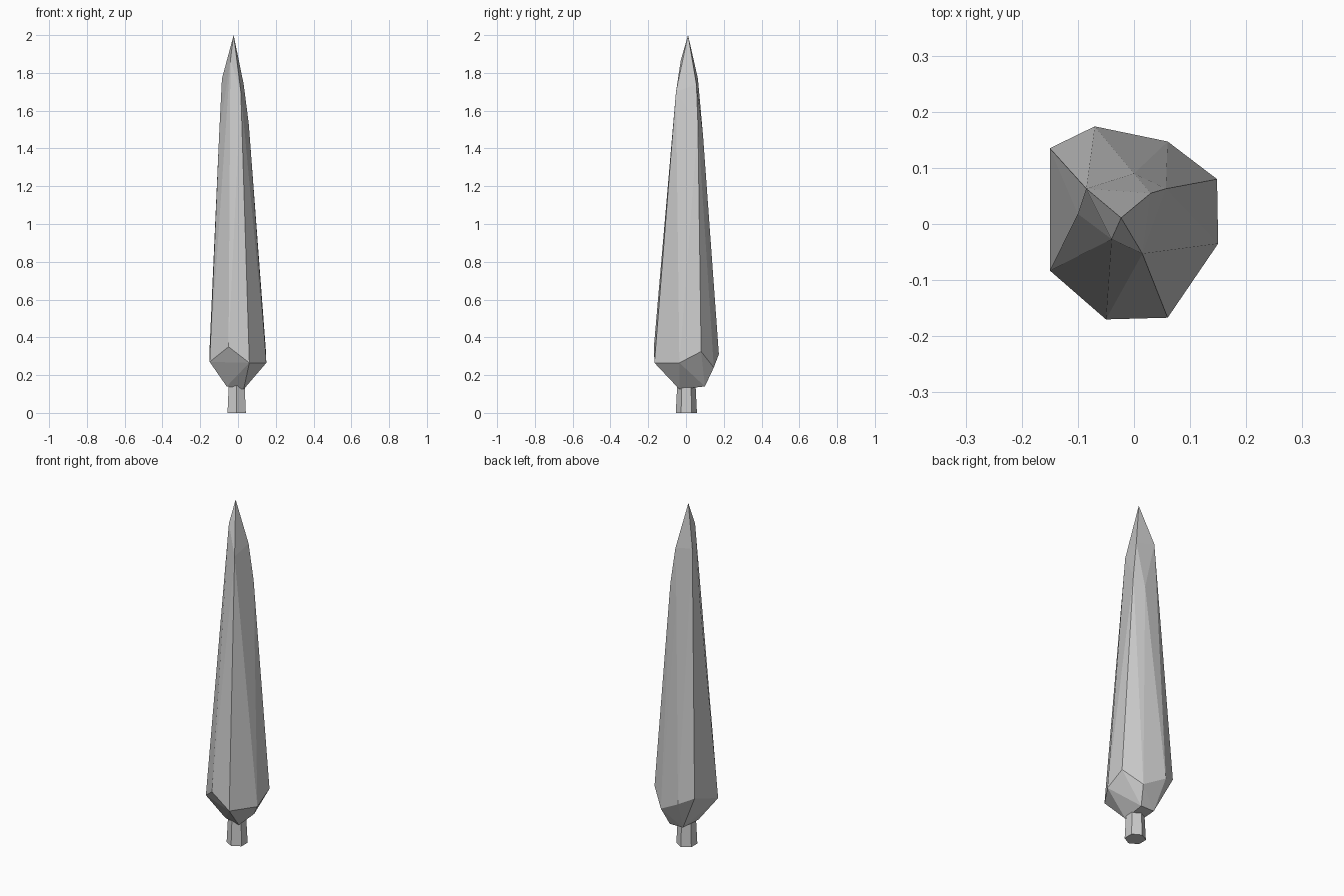
import bpy
import bmesh
from math import cos, sin, tau, pi

cube = bpy.data.objects.get("Cube")
if cube:
    bpy.data.objects.remove(cube, do_unlink=True)


def make_material(name, colour):
    mat = bpy.data.materials.new(name)
    mat.use_nodes = True
    mat.diffuse_color = colour
    mat.node_tree.nodes["Principled BSDF"].inputs["Base Color"].default_value = colour
    return mat


def add_object(name, bm, material):
    bmesh.ops.recalc_face_normals(bm, faces=bm.faces)
    mesh = bpy.data.meshes.new(name)
    bm.to_mesh(mesh)
    bm.free()
    mesh.materials.append(material)
    obj = bpy.data.objects.new(name, mesh)
    bpy.context.collection.objects.link(obj)
    return obj


grey = make_material("plain grey", (0.6, 0.6, 0.6, 1))

# Foliage: a tall faceted hull around irregular rings of corners
underside = [(-.06, -.03, .14), (.03, -.035, .125), (.035, .1, .14), (-.05, .1, .14)]
widest_ring = [
    (-.15, -.083, .27), (-.05, -.17, .35), (.06, -.167, .265), (.15, -.035, .265),
    (.148, .08, .325), (.06, .147, .24), (-.07, .174, .31), (-.15, .135, .35),
]
shoulder = [
    (-.1, .018, 1.47), (.015, -.053, 1.7), (.057, .063, 1.53),
    (0, .09, 1.47), (-.085, .063, 1.77),
]
tip = [(-.04, -.027, 1.87), (.03, .055, 1.74), (-.023, .011, 2)]

bm = bmesh.new()
for corner in underside + widest_ring + shoulder + tip:
    bm.verts.new(corner)
bmesh.ops.convex_hull(bm, input=bm.verts)
loose = [v for v in bm.verts if not v.link_faces]
bmesh.ops.delete(bm, geom=loose, context="VERTS")
add_object("foliage", bm, grey)

# Trunk: a short six-sided post that narrows into the foliage
SIDES = 6
bm = bmesh.new()
rings = []
for radius, height in ((.056, 0), (.047, .18)):
    ring = []
    for i in range(SIDES):
        angle = tau * i / SIDES + pi / 2
        ring.append(bm.verts.new((radius * cos(angle) - .007, radius * sin(angle) + .002, height)))
    rings.append(ring)
bottom, top = rings
bm.faces.new(bottom)
bm.faces.new(top)
for i in range(SIDES):
    j = (i + 1) % SIDES
    bm.faces.new((bottom[i], bottom[j], top[j], top[i]))
add_object("trunk", bm, grey)
